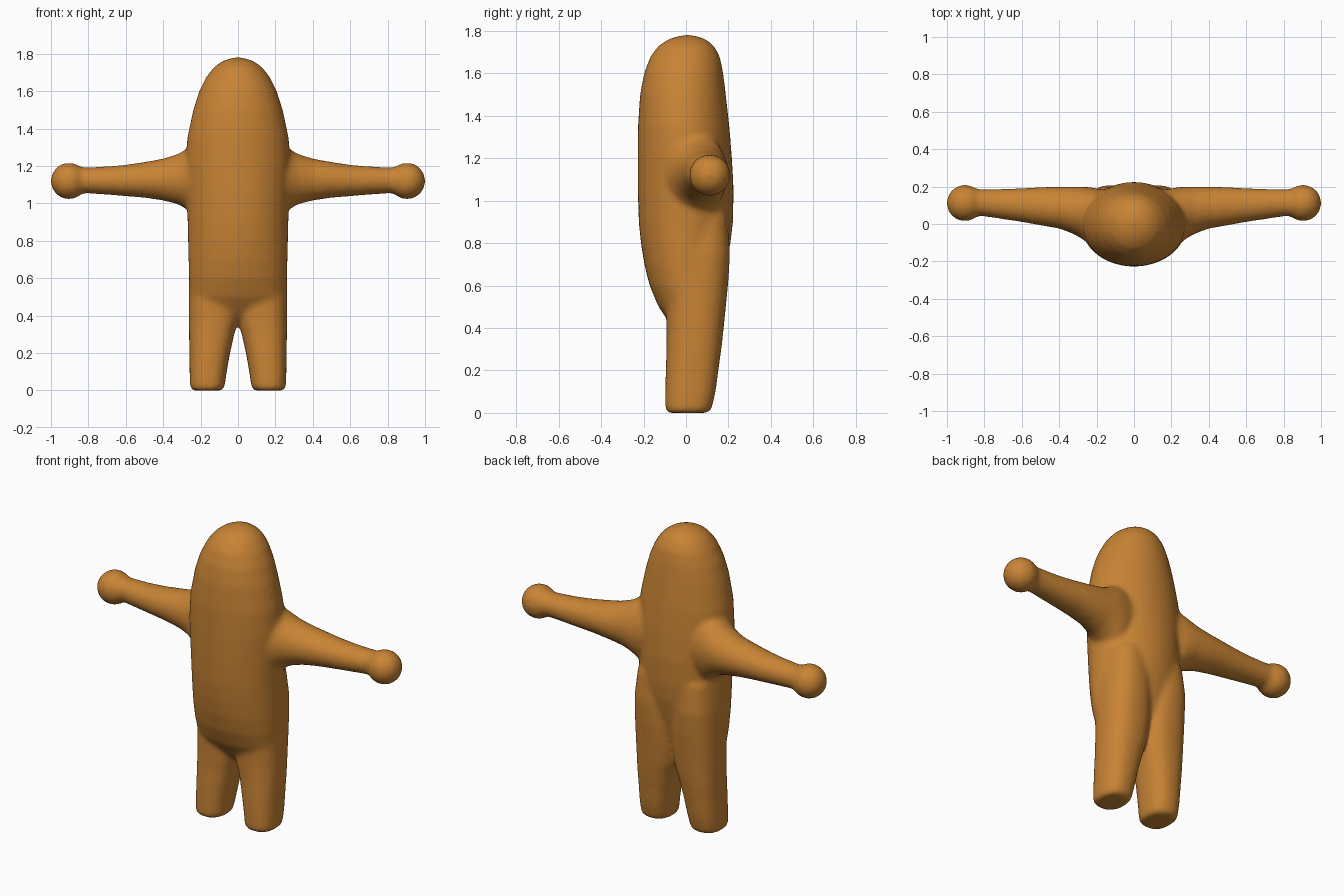
import bpy, bmesh, math
from mathutils import Vector, Matrix

bm = bmesh.new()
N = 32

def loft(rings, place, power=2.0):
    """Skin rings (t, a_min, a_max, b_min, b_max); place maps (t, a, b) to a point."""
    loops = []
    for t, a0, a1, b0, b1 in rings:
        loop = []
        for i in range(N):
            ang = 2 * math.pi * i / N
            c, s = math.cos(ang), math.sin(ang)
            u = math.copysign(abs(c) ** (2 / power), c)
            v = math.copysign(abs(s) ** (2 / power), s)
            loop.append(bm.verts.new(place(t, (a0 + a1) / 2 + u * (a1 - a0) / 2,
                                           (b0 + b1) / 2 + v * (b1 - b0) / 2)))
        loops.append(loop)
    for p, q in zip(loops, loops[1:]):
        for i in range(N):
            j = (i + 1) % N
            bm.faces.new((p[i], p[j], q[j], q[i]))
    bm.faces.new(loops[0])
    bm.faces.new(loops[-1])

# Torso and head: height, half width, front, back
torso = [(0.38, 0.14, -0.03, 0.08), (0.42, 0.22, -0.075, 0.10), (0.50, 0.255, -0.13, 0.135),
         (0.60, 0.262, -0.172, 0.165), (0.70, 0.266, -0.197, 0.19), (0.80, 0.268, -0.213, 0.21),
         (0.90, 0.27, -0.223, 0.222), (1.05, 0.276, -0.228, 0.225), (1.20, 0.282, -0.228, 0.217),
         (1.35, 0.272, -0.227, 0.205), (1.50, 0.24, -0.217, 0.188), (1.60, 0.208, -0.198, 0.176),
         (1.68, 0.168, -0.168, 0.16), (1.73, 0.128, -0.13, 0.132), (1.76, 0.085, -0.085, 0.095),
         (1.775, 0.045, -0.04, 0.055), (1.781, 0.01, 0.0, 0.02)]
loft([(z, -w, w, f, b) for z, w, f, b in torso], lambda t, a, b: (a, b, t))

# Legs: height, inner, outer, front, back
legs = [(0.0, 0.085, 0.245, -0.085, 0.10), (0.015, 0.072, 0.257, -0.098, 0.12),
        (0.10, 0.06, 0.259, -0.098, 0.14), (0.20, 0.042, 0.26, -0.096, 0.153),
        (0.30, 0.02, 0.262, -0.092, 0.167), (0.38, -0.005, 0.263, -0.092, 0.176),
        (0.50, -0.02, 0.264, -0.095, 0.188), (0.62, -0.02, 0.264, -0.11, 0.2),
        (0.75, -0.01, 0.262, -0.12, 0.208), (0.92, 0.0, 0.24, -0.1, 0.195)]

# Arms: reach, front, back, bottom, top
arms = [(0.10, -0.13, 0.17, 0.92, 1.34), (0.22, -0.12, 0.195, 0.92, 1.33),
        (0.27, -0.085, 0.20, 0.965, 1.295), (0.32, -0.055, 0.20, 0.995, 1.265),
        (0.40, -0.025, 0.20, 1.015, 1.24), (0.50, -0.008, 0.197, 1.03, 1.222),
        (0.60, 0.01, 0.192, 1.038, 1.207), (0.70, 0.025, 0.188, 1.046, 1.198),
        (0.80, 0.04, 0.186, 1.053, 1.194), (0.90, 0.045, 0.188, 1.055, 1.192)]

for side in (1, -1):
    loft(legs, lambda t, a, b: (side * a, b, t), 2.4)
    loft(arms, lambda t, a, b: (side * t, a, b))
    # Round hands
    bmesh.ops.create_uvsphere(bm, u_segments=32, v_segments=16, radius=0.098,
                              matrix=Matrix.Translation(Vector((side * 0.904, 0.112, 1.12))))

bmesh.ops.recalc_face_normals(bm, faces=bm.faces)
mesh = bpy.data.meshes.new("figure_body")
bm.to_mesh(mesh)
bm.free()
body = bpy.data.objects.new("figure_body", mesh)
bpy.context.collection.objects.link(body)

# Fuse the parts into one skin and soften the joints
fuse = body.modifiers.new("fuse", 'REMESH')
fuse.mode = 'VOXEL'
fuse.voxel_size = 0.013
fuse.use_smooth_shade = True
soften = body.modifiers.new("soften", 'SMOOTH')
soften.factor = 0.5
soften.iterations = 12

clay = bpy.data.materials.new("orange_clay")
clay.diffuse_color = (0.58, 0.23, 0.035, 1)
mesh.materials.append(clay)
